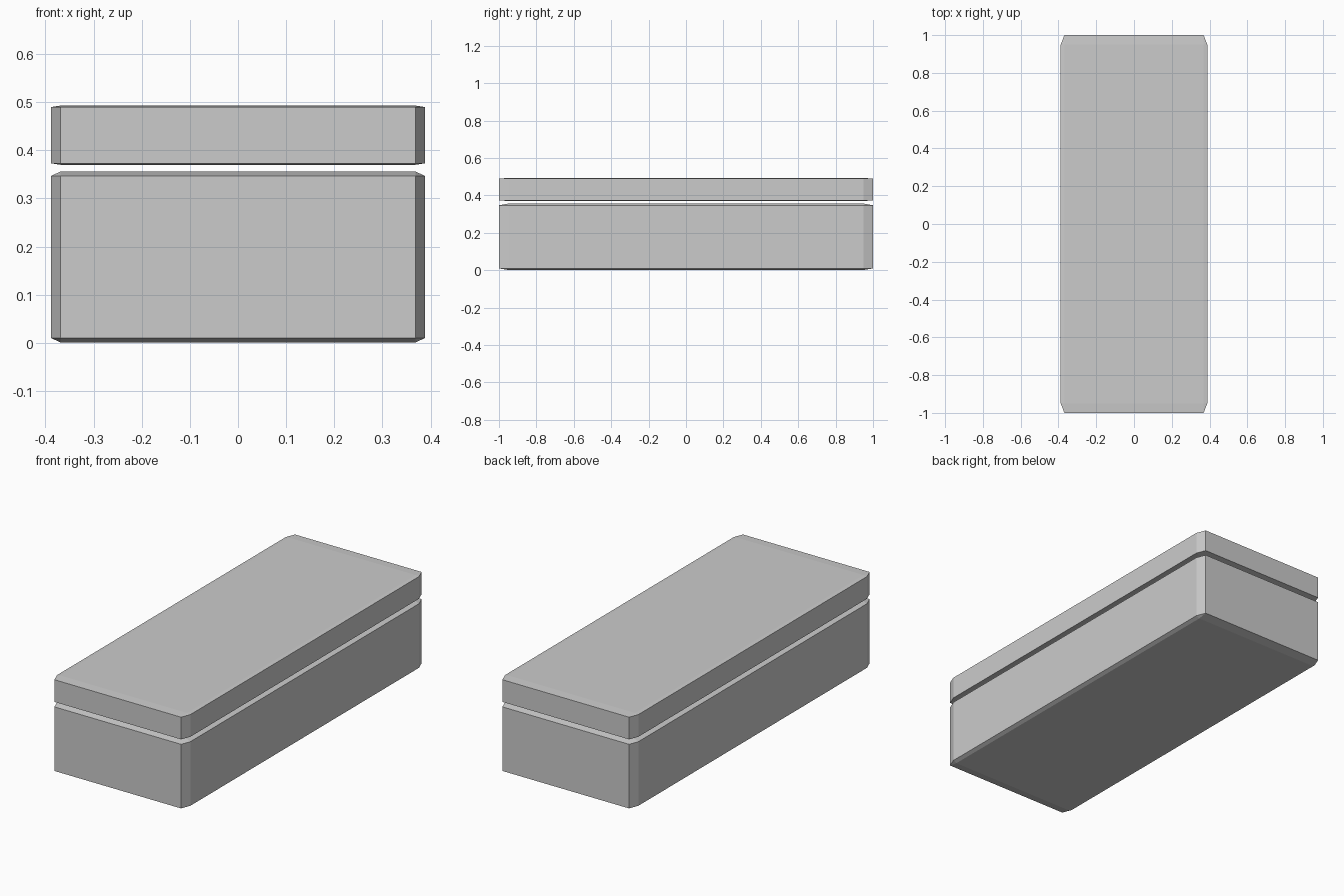
import bpy
import bmesh
from mathutils import Vector

if "Cube" in bpy.data.objects:
    bpy.data.objects.remove(bpy.data.objects["Cube"])


def bevelled_block(name, z0, z1, half_x=0.388, half_y=1.0):
    # Bevel a unit cube first, then stretch it so the chamfers stretch too
    bm = bmesh.new()
    bmesh.ops.create_cube(bm, size=2.0)
    bmesh.ops.bevel(bm, geom=bm.edges[:], offset=0.05, segments=1,
                    affect='EDGES', profile=0.5)
    bmesh.ops.scale(bm, verts=bm.verts, vec=Vector((half_x, half_y, (z1 - z0) / 2)))
    bmesh.ops.translate(bm, verts=bm.verts, vec=Vector((0, 0, (z0 + z1) / 2)))
    mesh = bpy.data.meshes.new(name)
    bm.to_mesh(mesh)
    bm.free()
    obj = bpy.data.objects.new(name, mesh)
    bpy.context.collection.objects.link(obj)
    return obj


# Deep lower box and the thin lid floating just above it
bevelled_block("box_base", 0.001, 0.356)
bevelled_block("box_lid", 0.370, 0.493)
